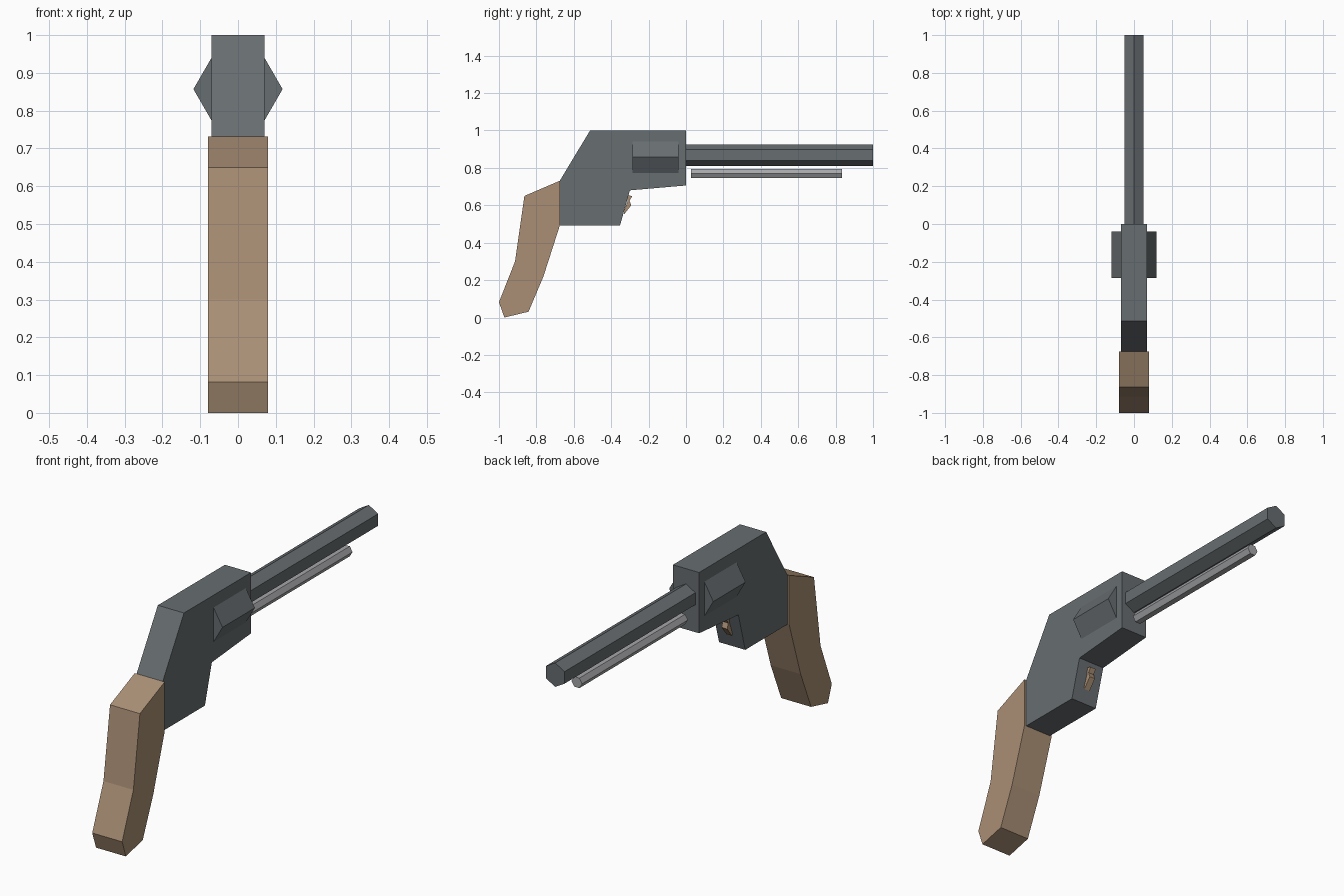
import bpy
import bmesh
import math
from mathutils import Vector

if "Cube" in bpy.data.objects:
    bpy.data.objects.remove(bpy.data.objects["Cube"])


def material(name, colour):
    mat = bpy.data.materials.new(name)
    mat.use_nodes = True
    mat.diffuse_color = (*colour, 1)
    mat.node_tree.nodes["Principled BSDF"].inputs["Base Color"].default_value = (*colour, 1)
    return mat


gunmetal = material("dark gunmetal", (0.136, 0.153, 0.162))
wood = material("warm wood", (0.402, 0.275, 0.178))
steel = material("pale steel", (0.38, 0.385, 0.395))


def prism(name, ring, sweep, mat):
    """Extrude a flat ring of points along a sweep vector."""
    bm = bmesh.new()
    face = bm.faces.new([bm.verts.new(p) for p in ring])
    extruded = bmesh.ops.extrude_face_region(bm, geom=[face], use_keep_orig=True)
    moved = [v for v in extruded["geom"] if isinstance(v, bmesh.types.BMVert)]
    bmesh.ops.translate(bm, vec=Vector(sweep), verts=moved)
    bmesh.ops.recalc_face_normals(bm, faces=bm.faces)
    mesh = bpy.data.meshes.new(name)
    bm.to_mesh(mesh)
    bm.free()
    mesh.materials.append(mat)
    obj = bpy.data.objects.new(name, mesh)
    bpy.context.collection.objects.link(obj)
    return obj


def side_profile(name, outline, half_width, mat):
    """Slab with a (y, z) outline, centred on x."""
    ring = [(-half_width, y, z) for y, z in outline]
    return prism(name, ring, (2 * half_width, 0, 0), mat)


def hex_bar(name, y_start, y_end, z, radius, turn, mat):
    """Six-sided bar running along y."""
    angles = [math.radians(60 * i + turn) for i in range(6)]
    ring = [(radius * math.cos(a), y_start, z + radius * math.sin(a)) for a in angles]
    return prism(name, ring, (0, y_end - y_start, 0), mat)


# Frame
side_profile("frame", [(-0.513, 1), (0, 1), (0, 0.706), (-0.30, 0.68),
                       (-0.353, 0.491), (-0.675, 0.491), (-0.675, 0.731)], 0.07, gunmetal)

# Grip
side_profile("grip", [(-0.675, 0.731), (-0.864, 0.65), (-0.914, 0.30), (-1, 0.082),
                      (-0.971, 0), (-0.842, 0.031), (-0.762, 0.22), (-0.675, 0.491)], 0.08, wood)

# Trigger, pinched below its root
side_profile("trigger", [(-0.312, 0.655), (-0.287, 0.648), (-0.302, 0.625), (-0.293, 0.60),
                         (-0.331, 0.552), (-0.333, 0.565), (-0.312, 0.622)], 0.015, wood)

# Cylinder, barrel and ejector rod
hex_bar("cylinder", -0.287, -0.04, 0.857, 0.118, 0, gunmetal)
hex_bar("barrel", -0.02, 1, 0.868, 0.058, 30, gunmetal)
hex_bar("ejector_rod", 0.026, 0.835, 0.769, 0.028, 0, steel)
